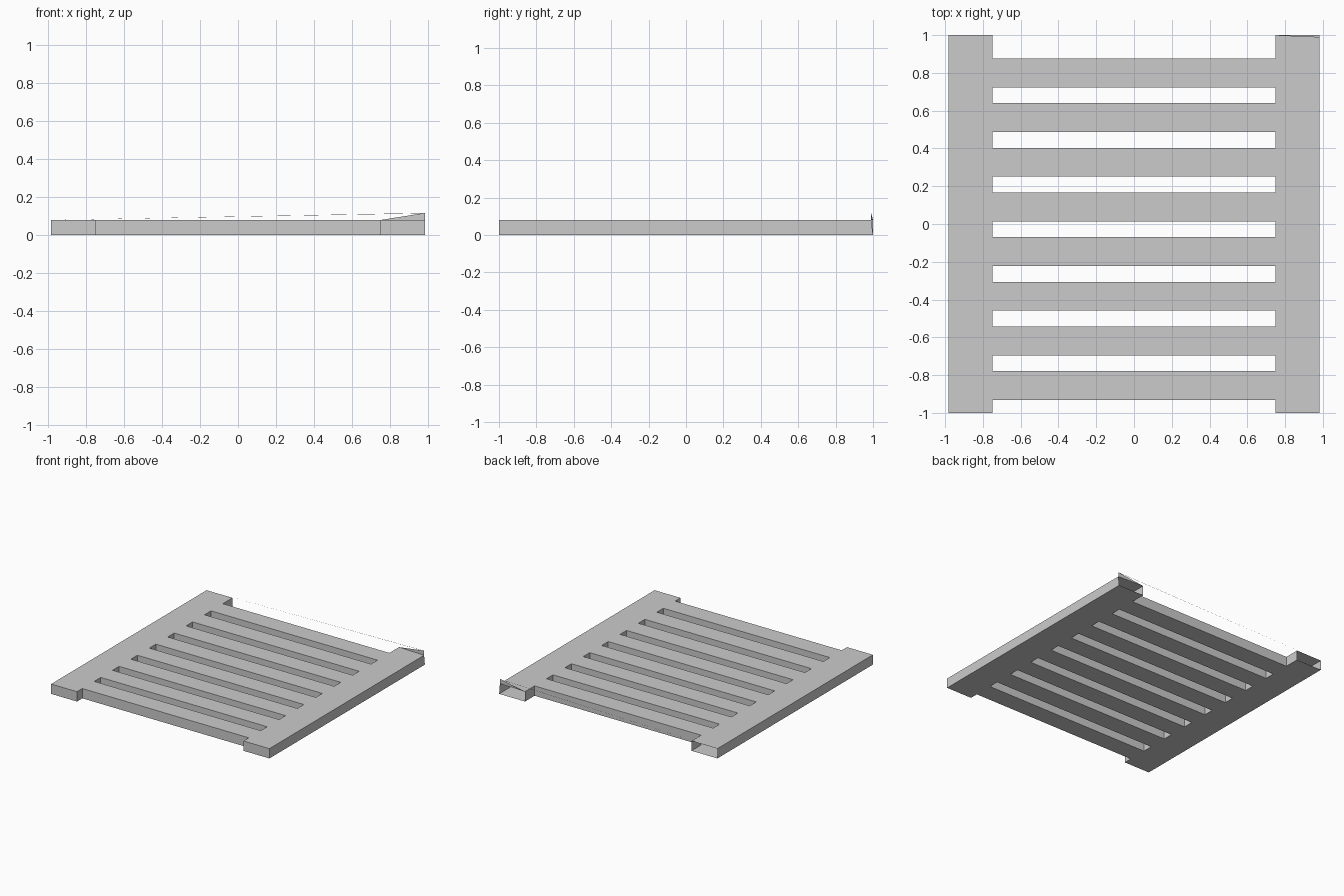
import bpy, bmesh

if "Cube" in bpy.data.objects:
    bpy.data.objects.remove(bpy.data.objects["Cube"])

W, INNER, T = 0.983, 0.75, 0.08     # half width, slot half width, thickness
PITCH, SLAT, Y0 = 0.2365, 0.153, -0.932

# Grid lines: slat edges along y, rail edges along x
xs = [-W, -INNER, INNER, W]
ys = [-1.0]
for i in range(8):
    ys += [Y0 + i * PITCH, Y0 + i * PITCH + SLAT]
ys.append(1.0)


def make_object(name, bm):
    mesh = bpy.data.meshes.new(name)
    bm.to_mesh(mesh)
    bm.free()
    obj = bpy.data.objects.new(name, mesh)
    bpy.context.collection.objects.link(obj)
    return obj


# Slatted panel: one connected outline, extruded upward
bm = bmesh.new()
grid = [[bm.verts.new((x, y, 0)) for x in xs] for y in ys]
for j in range(len(ys) - 1):
    for i in range(3):
        if i != 1 or j % 2 == 1:
            bm.faces.new((grid[j][i], grid[j][i + 1], grid[j + 1][i + 1], grid[j + 1][i]))
base = bm.faces[:]
ext = bmesh.ops.extrude_face_region(bm, geom=base, use_keep_orig=True)
top = [g for g in ext["geom"] if isinstance(g, bmesh.types.BMVert)]
bmesh.ops.translate(bm, verts=top, vec=(0, 0, T))
bmesh.ops.recalc_face_normals(bm, faces=bm.faces[:])

# The rail ends at the back are open
ends = [f for f in bm.faces if all(v.co.y > 0.999 for v in f.verts)]
bmesh.ops.delete(bm, geom=ends, context='FACES_ONLY')
# Back right top corner is pulled slightly forward
for v in bm.verts:
    if v.co.y > 0.999 and v.co.x > 0.9 and v.co.z > 0.01:
        v.co.y = 0.99
bmesh.ops.dissolve_limit(bm, angle_limit=0.001, verts=bm.verts[:], edges=bm.edges[:])
make_object("slatted_panel", bm)

# Raised flap and thin strip along the back edge
bm = bmesh.new()
for pts in (((INNER, 1, T), (W, 0.99, T), (W, 0.99, 0.117)),
            ((-W, 1, T), (W, 0.99, 0.115), (W, 0.99, 0.117))):
    bm.faces.new([bm.verts.new(p) for p in pts])
make_object("back_flap", bm)
